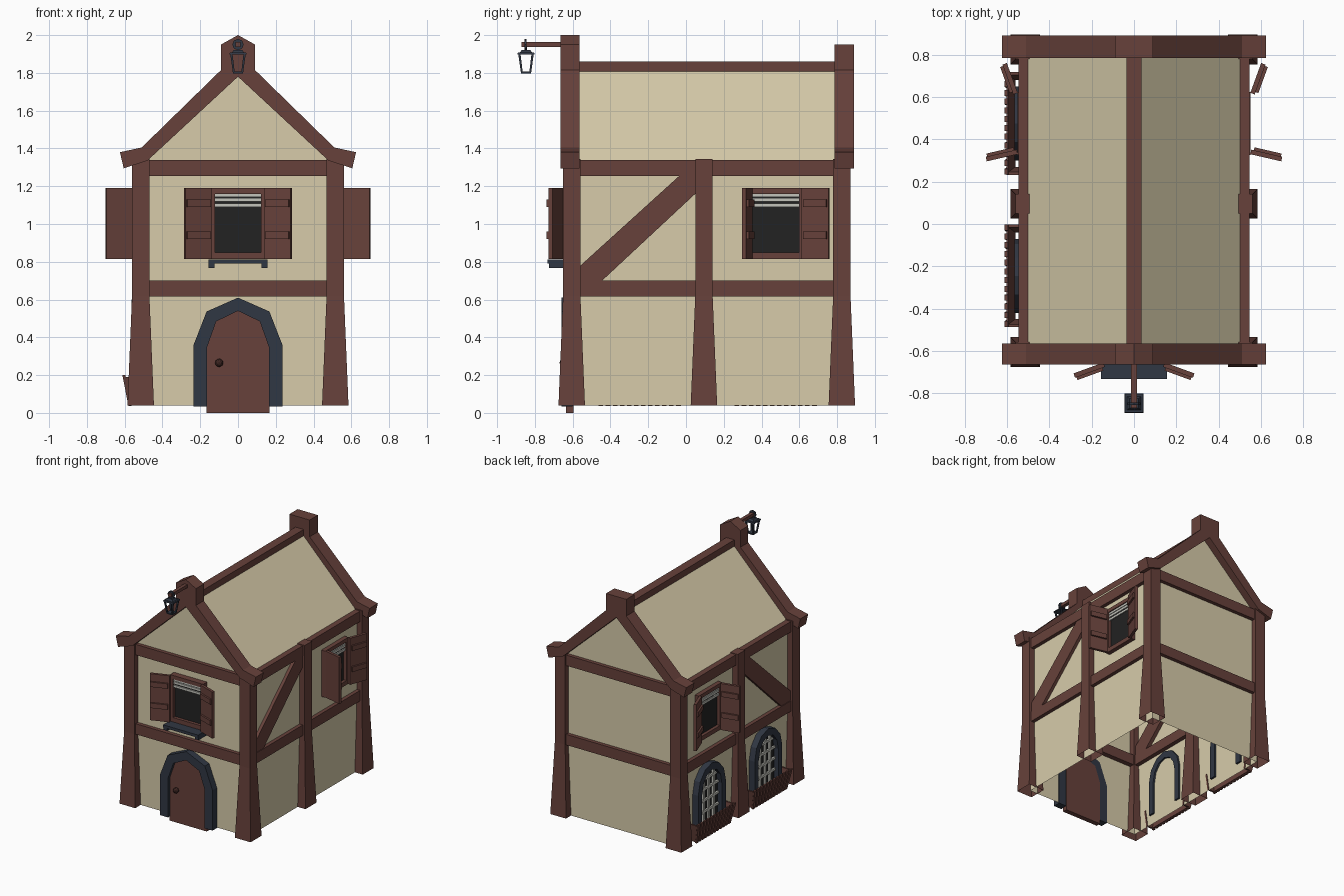
import bpy, bmesh, math
from mathutils import Matrix, Vector

if "Cube" in bpy.data.objects:
    bpy.data.objects.remove(bpy.data.objects["Cube"])


def material(name, rgb):
    m = bpy.data.materials.new(name)
    m.diffuse_color = (*rgb, 1)
    m.use_nodes = True
    m.node_tree.nodes["Principled BSDF"].inputs["Base Color"].default_value = m.diffuse_color
    return m


TIMBER = material("brown_timber", (0.135, 0.053, 0.043))
PLASTER = material("cream_plaster", (0.68, 0.60, 0.40))
SLATE = material("slate_blue", (0.030, 0.038, 0.056))
DARK = material("dark_glass", (0.016, 0.016, 0.016))
PALE = material("pale_grey", (0.55, 0.55, 0.50))
KNOB = material("dark_brown", (0.045, 0.018, 0.015))

# local frames: u along the wall, v = minus outward, z up
FRONT = Matrix.Identity(4)
RIGHT = Matrix.Rotation(math.pi / 2, 4, 'Z')
LEFT = Matrix.Scale(-1, 4, (1, 0, 0)) @ RIGHT


class Part:
    """Collects simple solids into one named, single-coloured object."""

    def __init__(self, name, mat, frame=FRONT):
        self.name, self.mat, self.m, self.bm = name, mat, frame, bmesh.new()

    def loft(self, a, b, caps=(True, True)):
        va = [self.bm.verts.new(self.m @ Vector(p)) for p in a]
        vb = [self.bm.verts.new(self.m @ Vector(p)) for p in b]
        n = len(a)
        for i in range(n):
            j = (i + 1) % n
            self.bm.faces.new((va[i], va[j], vb[j], vb[i]))
        if caps[0]:
            self.bm.faces.new(va[::-1])
        if caps[1]:
            self.bm.faces.new(vb)

    def prism(self, pts, y0, y1):
        self.loft([(x, y0, z) for x, z in pts], [(x, y1, z) for x, z in pts])

    def box(self, x0, x1, y0, y1, z0, z1):
        self.prism([(x0, z0), (x1, z0), (x1, z1), (x0, z1)], y0, y1)

    def frustum(self, c0, h0, z0, c1, h1, z1, caps=(True, True)):
        ring = lambda c, h, z: [(c[0] + s * h[0], c[1] + t * h[1], z)
                                for s, t in ((-1, -1), (1, -1), (1, 1), (-1, 1))]
        self.loft(ring(c0, h0, z0), ring(c1, h1, z1), caps)

    def done(self):
        bmesh.ops.recalc_face_normals(self.bm, faces=self.bm.faces)
        me = bpy.data.meshes.new(self.name)
        self.bm.to_mesh(me)
        self.bm.free()
        me.materials.append(self.mat)
        ob = bpy.data.objects.new(self.name, me)
        bpy.context.collection.objects.link(ob)
        return ob


def arch(w, z0, spring, top, n):
    pts = [(w * math.cos(math.pi * i / n), spring + (top - spring) * math.sin(math.pi * i / n))
           for i in range(n + 1)]
    return [(w, z0)] + pts + [(-w, z0)]


# plaster shell: walls and roof, open underneath
shell = Part("plaster_walls_and_roof", PLASTER)
shell.prism([(-.515, .04), (.515, .04), (.515, 1.325), (0, 1.845), (-.515, 1.325)], -.605, .83)
bmesh.ops.recalc_face_normals(shell.bm, faces=shell.bm.faces)
floor = [f for f in shell.bm.faces if f.normal.z < -.9]
bmesh.ops.delete(shell.bm, geom=floor, context='FACES_ONLY')
shell.done()

# flared posts
posts = Part("flared_posts", TIMBER)
for x in (-.515, .515):
    for y in (-.605, .095, .825):
        posts.frustum((x, y), (.07, .07), .04, (x, y), (.046, .046), .62, (False, False))
        posts.frustum((x, y), (.046, .046), .62, (x, y), (.046, .046), 1.345, (False, True))
posts.done()

# horizontal beams and side braces
beams = Part("horizontal_beams", TIMBER)
for z0, z1 in ((.615, .70), (1.255, 1.34)):
    beams.box(-.5, .5, -.635, -.565, z0, z1)
    beams.box(-.5, .5, .79, .86, z0, z1)
    for s in (-1, 1):
        beams.box(*sorted((s * .48, s * .545)), -.58, .80, z0, z1)
beams.box(-.036, .036, -.6, .82, 1.77, 1.86)
beams.done()
for side, frame in (("right", RIGHT), ("left", LEFT)):
    brace = Part(side + "_brace", TIMBER, frame)
    brace.prism([(-.57, .77), (-.57, .69), (-.455, .69), (.06, 1.17), (.06, 1.26), (-.03, 1.26)],
                -.54, -.485)
    brace.done()

# gable rafters with upturned feet; only the front peak is pointed
half = [(.09, 1.95), (.09, 1.815), (.51, 1.405), (.625, 1.38), (.605, 1.295), (.48, 1.335)]
for name, peak, y0, y1 in (("front_gable", [(0, 2.0)], -.665, -.565), ("back_gable", [], .785, .89)):
    g = Part(name, TIMBER)
    g.prism(peak + half + [(0, 1.78)] + [(-x, z) for x, z in half[::-1]], y0, y1)
    g.done()


# shuttered windows
def window(side, origin, frame, open_left, open_right):
    m = frame @ Matrix.Translation(origin)
    f = Part(side + "_window_frame", TIMBER, m)
    for s in (-1, 1):
        f.box(*sorted((s * .122, s * .148)), 0, .07, -.185, .19)
    f.box(-.13, .13, 0, .07, -.185, -.15)
    f.box(-.13, .13, 0, .07, .16, .19)
    f.done()
    p = Part(side + "_window_pane", DARK, m)
    p.box(-.125, .125, .025, .033, -.155, .165)
    p.done()
    b = Part(side + "_window_blind", PALE, m)
    for z in (.10, .128, .152):
        b.box(-.122, .122, .008, .018, z - .009, z + .009)
    b.done()
    for s, a in ((-1, open_left), (1, open_right)):
        hinge = (m @ Matrix.Translation((s * .145, 0, 0)) @ Matrix.Scale(s, 4, (1, 0, 0))
                 @ Matrix.Rotation(-math.radians(a), 4, 'Z'))
        sh = Part(side + "_shutter", TIMBER, hinge)
        sh.box(0, .15, -.022, 0, -.185, .19)
        for z in (-.06, .11):
            sh.box(.012, .143, -.036, -.02, z - .02, z + .02)
        sh.done()


window("front", (0, -.655, 1.0), FRONT, 20, 20)
window("right", (.475, -.55, 1.0), RIGHT, 77, 20)
window("left", (.475, -.55, 1.0), LEFT, 77, 20)

# front sill with brackets
sill = Part("front_window_sill", SLATE)
sill.box(-.157, .157, -.732, -.61, .79, .812)
for s in (-1, 1):
    sill.box(s * .14 - .016, s * .14 + .016, -.725, -.61, .768, .792)
sill.done()

# door, surround and knob
surround = Part("door_surround", SLATE)
surround.prism(arch(.235, .035, .36, .61, 4) + arch(.163, .035, .35, .54, 4)[::-1], -.66, -.6)
surround.done()
door = Part("door", TIMBER)
door.prism(arch(.166, .0, .35, .54, 4), -.635, -.595)
door.done()
knob = Part("door_knob", KNOB)
bmesh.ops.create_icosphere(knob.bm, subdivisions=2, radius=.022,
                           matrix=Matrix.Translation((-.10, -.648, .265)))
knob.done()

# arched windows and picket planters on the left wall
for c in (-.245, .475):
    m = LEFT @ Matrix.Translation((c, 0, 0))
    f = Part("arched_window_frame", SLATE, m)
    f.prism(arch(.175, .12, .40, .60, 6) + arch(.125, .12, .39, .545, 6)[::-1], -.565, -.5)
    f.done()
    p = Part("arched_window_pane", DARK, m)
    p.prism(arch(.13, .12, .39, .55, 6), -.525, -.518)
    p.done()
    bars = Part("arched_window_bars", PALE, m)
    for u, top in ((-.062, .52), (0, .545), (.062, .52)):
        bars.box(u - .009, u + .009, -.54, -.524, .12, top)
    for z in (.22, .31, .40, .48):
        w = .125 if z < .45 else .10
        bars.box(-w, w, -.54, -.524, z - .009, z + .009)
    bars.done()
    pl = Part("picket_planter", TIMBER, m)
    pl.frustum((0, -.566), (.215, .005), .045, (0, -.598), (.24, .005), .19)
    for s in (-1, 1):
        pl.frustum((s * .212, -.54), (.007, .03), .045, (s * .236, -.556), (.007, .046), .19)
    n = 12
    for i in range(n):
        t = 2 * i / (n - 1) - 1
        pl.frustum((t * .205, -.572), (.012, .008), .036, (t * .228, -.604), (.014, .008), .20)
    pl.done()

# hanging lantern
arm = Part("lantern_arm", TIMBER)
arm.box(-.014, .014, -.87, -.6, 1.938, 1.963)
arm.done()
lan = Part("lantern", SLATE)
C = (0, -.847)
bmesh.ops.create_cone(lan.bm, cap_ends=True, segments=8, radius1=.03, radius2=.03, depth=.012,
                      matrix=Matrix.Translation((0, -.85, 1.95)) @ Matrix.Rotation(math.pi / 2, 4, 'X'))
lan.frustum(C, (.006, .006), 1.91, C, (.006, .006), 1.94)
lan.frustum(C, (.046, .046), 1.898, C, (.043, .043), 1.908)
lan.frustum(C, (.034, .034), 1.906, C, (.022, .022), 1.922)
lan.frustum(C, (.026, .026), 1.797, C, (.027, .027), 1.808)
for s in (-1, 1):
    for t in (-1, 1):
        lan.frustum((s * .022, C[1] + t * .022), (.005, .005), 1.80,
                    (s * .035, C[1] + t * .035), (.006, .006), 1.90)
lan.done()
